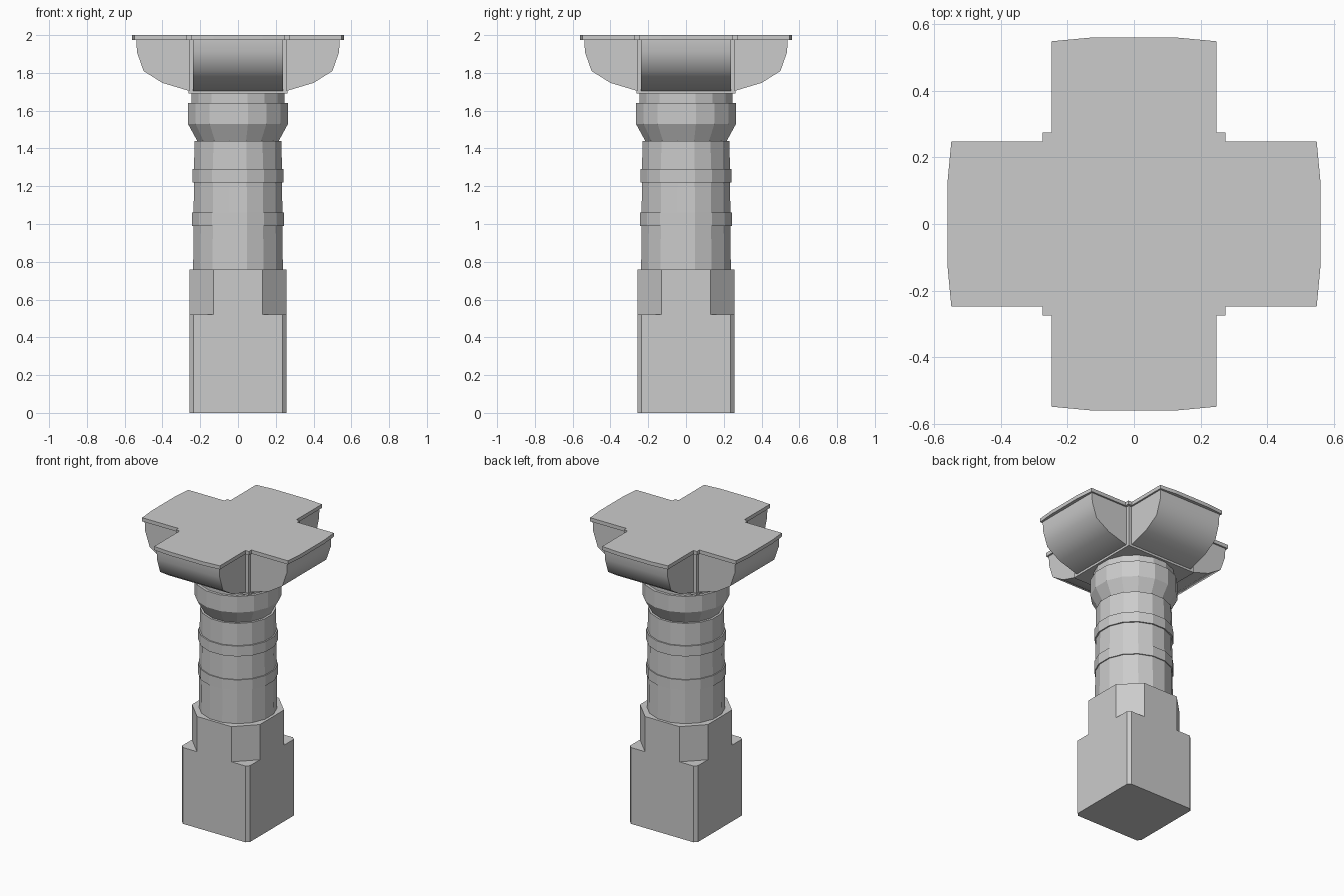
import bpy, bmesh, math
from mathutils import Matrix

if "Cube" in bpy.data.objects:
    bpy.data.objects.remove(bpy.data.objects["Cube"])


def finish(name, bm, smooth=None):
    bmesh.ops.recalc_face_normals(bm, faces=bm.faces)
    me = bpy.data.meshes.new(name)
    bm.to_mesh(me)
    bm.free()
    ob = bpy.data.objects.new(name, me)
    bpy.context.collection.objects.link(ob)
    if smooth:
        bpy.ops.object.select_all(action='DESELECT')
        ob.select_set(True)
        bpy.context.view_layer.objects.active = ob
        bpy.ops.object.shade_smooth_by_angle(angle=math.radians(smooth))
    return ob


def loft(name, rings, smooth=None):
    """Skin a stack of equal-length rings of 3D points and cap both ends."""
    bm = bmesh.new()
    vs = [[bm.verts.new(p) for p in r] for r in rings]
    n = len(vs[0])
    for a, b in zip(vs, vs[1:]):
        for i in range(n):
            j = (i + 1) % n
            bm.faces.new((a[i], a[j], b[j], b[i]))
    bm.faces.new(vs[0][::-1])
    bm.faces.new(vs[-1])
    return finish(name, bm, smooth)


def cut_square(h, c, z):
    """Square of half width h with corners cut back by c."""
    k = h - c
    return [(x, y, z) for x, y in ((k, -h), (h, -k), (h, k), (k, h),
                                   (-k, h), (-h, k), (-h, -k), (-k, -h))]


def circle(r, z, n=16):
    return [(r * math.cos(2 * math.pi * (i + .5) / n),
             r * math.sin(2 * math.pi * (i + .5) / n), z) for i in range(n)]


def square(h, z):
    return [(-h, -h, z), (h, -h, z), (h, h, z), (-h, h, z)]


# Square pedestal with thin corner chamfers, then the eight-sided stage
loft("pedestal", [cut_square(.256, .02, 0), cut_square(.256, .02, .52)])
loft("pedestal_octagon", [cut_square(.256, .126, .52), cut_square(.256, .126, .76)])

# Faceted shaft, bands, flared collar and neck in one turned profile
profile = [(.242, .76), (.24, .99), (.247, .99), (.247, 1.06), (.24, 1.06),
           (.237, 1.22), (.246, 1.22), (.246, 1.29), (.237, 1.29), (.235, 1.44),
           (.22, 1.44), (.27, 1.53), (.27, 1.64), (.252, 1.64), (.252, 1.69)]
loft("shaft", [circle(r, z) for r, z in profile])

# Capital core, foot plate and top slab
loft("capital_plate", [square(.263, 1.69), square(.263, 1.705)])
loft("capital_core", [square(.26, 1.705), square(.26, 1.975)])
loft("top_slab", [square(.275, 1.975), square(.275, 2)])

# Four curved brackets, each with a slightly bowed cap
bracket = [(.2, 1.705), (.26, 1.705), (.4, 1.747), (.5, 1.81),
           (.535, 1.91), (.538, 1.975), (.2, 1.975)]
cap = [(.2, -.248), (.549, -.248), (.56, -.13), (.56, .13), (.549, .248), (.2, .248)]
for i, side in enumerate(("right", "back", "left", "front")):
    turn = Matrix.Rotation(i * math.pi / 2, 4, 'Z')
    b = loft("bracket_" + side, [[(x, y, z) for x, z in bracket] for y in (-.237, .237)], 40)
    c = loft("bracket_cap_" + side, [[(x, y, z) for x, y in cap] for z in (1.975, 2)])
    for ob in (b, c):
        ob.data.transform(turn)
